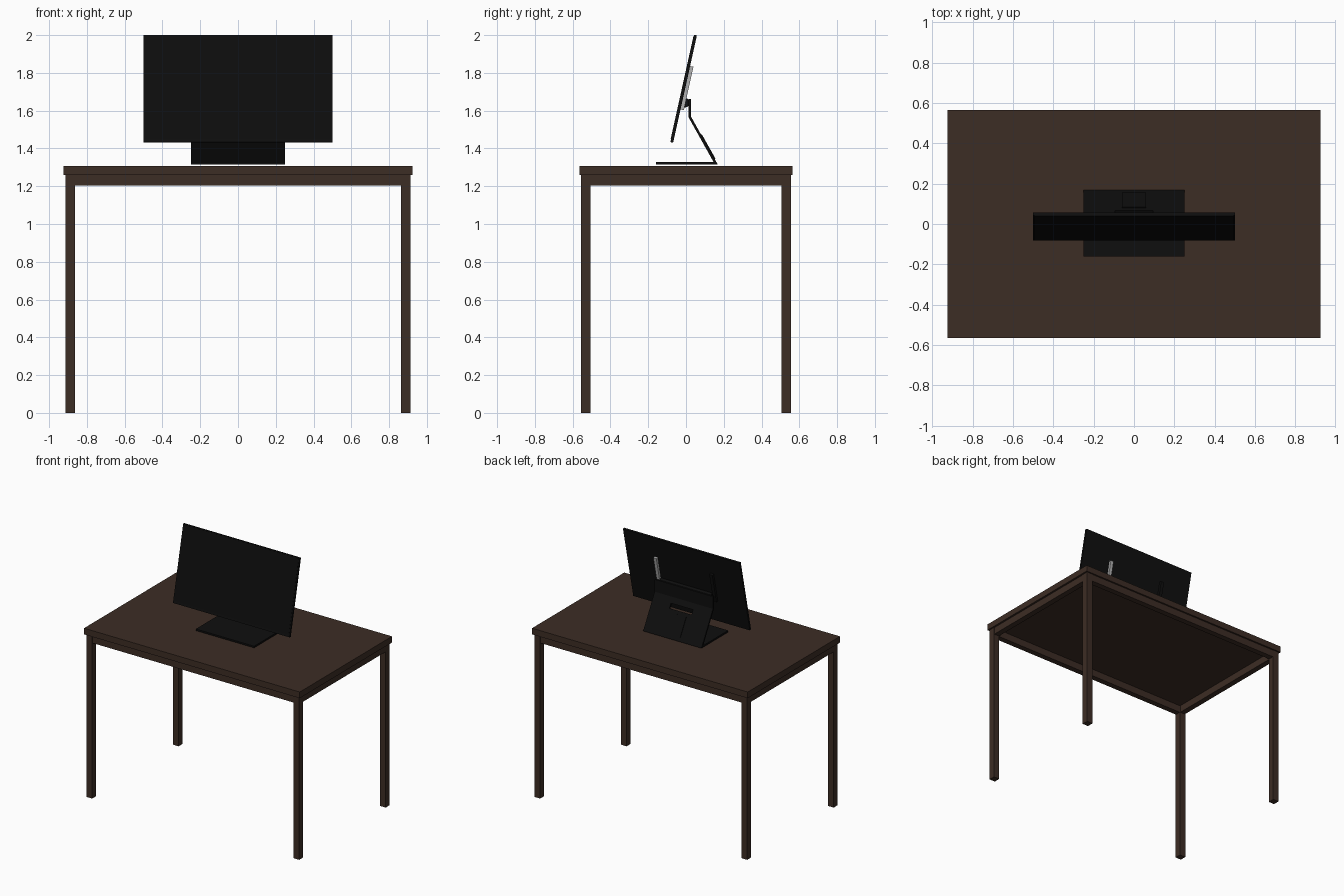
import bpy, bmesh, math
from mathutils import Matrix, Vector

if "Cube" in bpy.data.objects:
    bpy.data.objects.remove(bpy.data.objects["Cube"])


def material(name, col):
    m = bpy.data.materials.new(name)
    m.diffuse_color = (*col, 1)
    m.use_nodes = True
    m.node_tree.nodes["Principled BSDF"].inputs["Base Color"].default_value = m.diffuse_color
    return m


WOOD = material("dark wood", (0.046, 0.026, 0.018))
BLACK = material("black plastic", (0.0045, 0.0045, 0.0045))
SCREEN = material("screen black", (0.004, 0.004, 0.004))
GREY = material("light grey", (0.45, 0.45, 0.45))


def finish(name, bm, mat, matrix=Matrix()):
    bmesh.ops.recalc_face_normals(bm, faces=bm.faces)
    me = bpy.data.meshes.new(name)
    bm.to_mesh(me)
    bm.free()
    if mat:
        me.materials.append(mat)
    ob = bpy.data.objects.new(name, me)
    ob.matrix_world = matrix
    bpy.context.collection.objects.link(ob)
    return ob


def box(name, lo, hi, mat, matrix=Matrix()):
    lo, hi = Vector(lo), Vector(hi)
    bm = bmesh.new()
    bmesh.ops.create_cube(bm, size=1)
    bmesh.ops.scale(bm, vec=hi - lo, verts=bm.verts)
    bmesh.ops.translate(bm, vec=(lo + hi) / 2, verts=bm.verts)
    return finish(name, bm, mat, matrix)


# Table: top, four legs, aprons between them
box("table_top", (-.925, -.565, 1.26), (.925, .565, 1.308), WOOD)
for sx in (-1, 1):
    for sy in (-1, 1):
        x, y = sx * .888, sy * .53
        box("table_leg", (x - .025, y - .025, 0), (x + .025, y + .025, 1.26), WOOD)
for s in (-1, 1):
    box("long_apron", (-.863, s * .53 - .022, 1.205), (.863, s * .53 + .022, 1.26), WOOD)
    box("side_apron", (s * .888 - .022, -.505, 1.205), (s * .888 + .022, .505, 1.26), WOOD)

# Monitor panel, leaning back
tilt = Matrix.Translation((0, -.013, 1.716)) @ Matrix.Rotation(math.radians(-12.5), 4, 'X')
box("monitor_body", (-.5, -.007, -.291), (.5, .008, .291), BLACK, tilt)
box("screen", (-.493, -.009, -.275), (.493, -.006, .285), SCREEN, tilt)

# Upright rails on the back of the monitor
for s, mat in ((1, GREY), (-1, BLACK)):
    box("back_rail", (s * .24 - .013, .007, -.11), (s * .24 + .013, .026, .125), mat, tilt)

# Hinge barrel and its mount
bm = bmesh.new()
bmesh.ops.create_cone(bm, cap_ends=True, segments=20, radius1=.025, radius2=.025, depth=.44)
hinge = finish("hinge_barrel", bm, BLACK,
               Matrix.Translation((0, -.006, 1.642)) @ Matrix.Rotation(math.pi / 2, 4, 'Y'))
box("hinge_mount", (-.2, -.006, 1.635), (.2, .02, 1.655), BLACK)

# Stand: one bent sheet
bm = bmesh.new()
path = [(-.16, 1.3215), (.157, 1.3215), (.021, 1.565), (.021, 1.662)]
rows = [[bm.verts.new((x, y, z)) for x in (-.25, .25)] for y, z in path]
for a, b in zip(rows, rows[1:]):
    bm.faces.new((a[0], a[1], b[1], b[0]))
stand = finish("bent_stand", bm, BLACK)
sol = stand.modifiers.new("thickness", 'SOLIDIFY')
sol.thickness, sol.offset, sol.use_even_offset = .013, 0, True

# Cable slot through the sloping part
d = Vector((0, .021 - .157, 1.565 - 1.3215))
slope = Matrix.Translation((0, .157, 1.3215)) @ Matrix.Rotation(math.atan2(-d.y, d.z), 4, 'X')
cutter = box("slot_cutter", (-.095, -.05, .195), (.095, .05, .232), None, slope)
cutter.hide_render = True
cutter.display_type = 'WIRE'
cut = stand.modifiers.new("slot", 'BOOLEAN')
cut.operation, cut.object, cut.solver = 'DIFFERENCE', cutter, 'EXACT'

# Cable cover below the slot
box("cable_cover", (-.06, .005, .02), (.06, .011, .17), BLACK, slope)

for ob in (hinge,):
    bpy.context.view_layer.objects.active = ob
    ob.select_set(True)
    bpy.ops.object.shade_smooth_by_angle()
